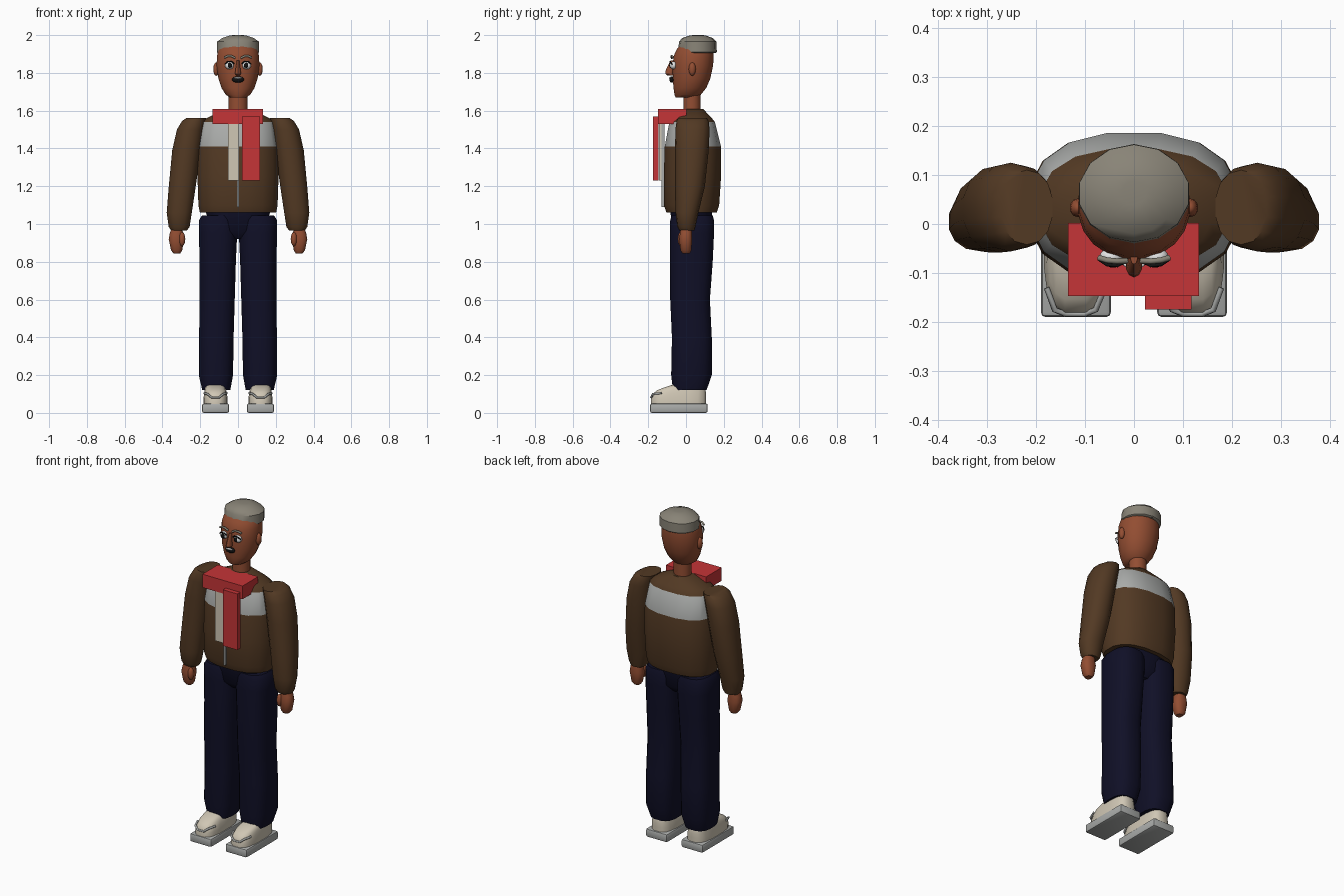
import bpy, bmesh, math
from mathutils import Vector


def mat(name, r, g, b):
    m = bpy.data.materials.new(name)
    m.diffuse_color = (r, g, b, 1)
    return m


SKIN = mat("skin brown", 0.29, 0.075, 0.032)
BROWN = mat("jacket brown", 0.085, 0.041, 0.017)
NAVY = mat("trouser navy", 0.005, 0.005, 0.02)
RED = mat("scarf red", 0.56, 0.035, 0.038)
HAIR = mat("hair grey", 0.25, 0.23, 0.185)
GREY = mat("light grey", 0.40, 0.41, 0.40)
CREAM = mat("shoe cream", 0.63, 0.57, 0.46)
BLACK = mat("black", 0.006, 0.006, 0.006)
WHITE = mat("white", 0.85, 0.85, 0.85)


def finish(name, bm, mats, angle=40):
    bmesh.ops.recalc_face_normals(bm, faces=bm.faces)
    me = bpy.data.meshes.new(name)
    bm.to_mesh(me)
    bm.free()
    for m in mats:
        me.materials.append(m)
    me.shade_smooth()
    me.set_sharp_from_angle(angle=math.radians(angle))
    ob = bpy.data.objects.new(name, me)
    bpy.context.collection.objects.link(ob)
    return ob


def loft(name, rings, mats, n=16, power=2.0, rule=None, side=1, angle=40):
    """Skin rings given as (z, x0, x1, y0, y1); rule picks a material by height."""
    bm = bmesh.new()
    loops = []
    for z, x0, x1, y0, y1 in rings:
        loop = []
        for i in range(n):
            a = 2 * math.pi * (i + 0.5) / n
            c, s = math.cos(a), math.sin(a)
            u = math.copysign(abs(c) ** (2 / power), c)
            v = math.copysign(abs(s) ** (2 / power), s)
            loop.append(bm.verts.new((side * ((x0 + x1) / 2 + u * (x1 - x0) / 2),
                                      (y0 + y1) / 2 + v * (y1 - y0) / 2, z)))
        loops.append(loop)
    for a, b in zip(loops, loops[1:]):
        for i in range(n):
            bm.faces.new((a[i], a[(i + 1) % n], b[(i + 1) % n], b[i]))
    bm.faces.new(loops[0])
    bm.faces.new(loops[-1])
    if rule:
        for f in bm.faces:
            f.material_index = rule(f.calc_center_median().z)
    return finish(name, bm, mats, angle)


def box(name, lo, hi, m, bevel=0.0):
    bm = bmesh.new()
    bmesh.ops.create_cube(bm, size=1)
    for v in bm.verts:
        v.co = Vector([(l + h) / 2 + c * (h - l) for l, h, c in zip(lo, hi, v.co)])
    if bevel:
        bmesh.ops.bevel(bm, geom=bm.edges[:], offset=bevel, segments=2, affect='EDGES', profile=0.5)
    return finish(name, bm, [m], 30)


def ball(name, loc, radii, m, seg=16):
    bm = bmesh.new()
    bmesh.ops.create_uvsphere(bm, u_segments=seg, v_segments=seg // 2, radius=1)
    for v in bm.verts:
        v.co = Vector([p + c * r for p, c, r in zip(loc, v.co, radii)])
    return finish(name, bm, [m], 60)


def tube(name, pts, r, m):
    cu = bpy.data.curves.new(name, 'CURVE')
    cu.dimensions = '3D'
    cu.bevel_depth = r
    cu.bevel_resolution = 1
    cu.use_fill_caps = True
    sp = cu.splines.new('POLY')
    sp.points.add(len(pts) - 1)
    for p, co in zip(sp.points, pts):
        p.co = (*co, 1)
    cu.materials.append(m)
    ob = bpy.data.objects.new(name, cu)
    bpy.context.collection.objects.link(ob)


# Jacket body with a light chest band
loft("jacket_body", [
    (1.06, -.205, .205, -.105, .165), (1.10, -.213, .213, -.12, .178),
    (1.25, -.218, .218, -.12, .188), (1.41, -.215, .215, -.115, .188),
    (1.54, -.195, .195, -.09, .155), (1.565, -.16, .16, -.075, .135),
    (1.61, -.06, .06, -.02, .09)],
    [BROWN, GREY], n=16, power=2.4, rule=lambda z: int(1.42 < z < 1.53))
box("zipper", (-.004, -.131, 1.09), (.005, -.115, 1.53), GREY)

# Neck, head and hair
loft("neck", [(1.56, -.05, .05, -.015, .078), (1.72, -.05, .05, -.015, .078)], [SKIN])
loft("head", [
    (1.67, -.045, .045, -.055, .06), (1.685, -.066, .066, -.062, .08),
    (1.72, -.088, .088, -.067, .108), (1.77, -.105, .105, -.071, .13),
    (1.84, -.115, .115, -.072, .145), (1.89, -.112, .112, -.066, .147),
    (1.925, -.105, .105, -.05, .145), (1.96, -.08, .08, -.02, .13)],
    [SKIN], n=20, power=2.1)
loft("hair", [
    (1.905, -.108, .108, -.035, .157), (1.91, -.115, .115, -.042, .163),
    (1.965, -.114, .114, -.037, .162), (1.985, -.085, .085, -.02, .14),
    (1.998, -.045, .045, .02, .105), (2.0, -.025, .025, .038, .088)],
    [HAIR], n=14)

# Face
loft("nose", [
    (1.785, -.009, .009, -.098, -.06), (1.795, -.017, .017, -.109, -.06),
    (1.815, -.014, .014, -.107, -.06), (1.865, -.007, .007, -.082, -.055)], [SKIN], n=10)
ball("mouth", (0, -.075, 1.765), (.032, .013, .017), BLACK)
ball("teeth", (0, -.083, 1.773), (.022, .008, .005), WHITE, 12)

# Pelvis
loft("pelvis", [(.92, -.05, .05, -.04, .10), (.96, -.14, .14, -.075, .135),
                (1.08, -.178, .178, -.085, .14)], [NAVY], power=2.6)

for s, tag in ((1, "left"), (-1, "right")):
    # Eye, lid, brow and ear
    ball(f"eye_{tag}", (s * .046, -.067, 1.84), (.024, .019, .021), WHITE)
    ball(f"pupil_{tag}", (s * .043, -.083, 1.84), (.012, .006, .014), BLACK, 12)
    tube(f"eyelid_{tag}", [(s * .02, -.077, 1.848), (s * .034, -.085, 1.86),
                           (s * .055, -.083, 1.86), (s * .07, -.073, 1.845)], .0035, BLACK)
    tube(f"eyebrow_{tag}", [(s * .014, -.075, 1.879), (s * .035, -.076, 1.889),
                            (s * .055, -.074, 1.889), (s * .072, -.069, 1.88)], .006, HAIR)
    ball(f"ear_{tag}", (s * .115, .033, 1.82), (.016, .019, .036), SKIN, 12)

    # Sleeve
    loft(f"sleeve_{tag}", [
        (.965, .27, .355, -.035, .045), (.985, .255, .368, -.046, .05),
        (1.06, .243, .379, -.056, .066), (1.20, .222, .368, -.058, .10),
        (1.39, .195, .35, -.058, .12), (1.50, .178, .325, -.056, .125),
        (1.545, .168, .298, -.05, .12), (1.562, .165, .272, -.042, .11)],
        [BROWN], n=14, power=2.2, side=s)

    # Hand and thumb
    loft(f"hand_{tag}", [
        (.845, .305, .342, -.02, .02), (.86, .295, .355, -.03, .029),
        (.92, .283, .368, -.037, .034), (.95, .29, .362, -.033, .032),
        (.985, .295, .35, -.028, .03)], [SKIN], n=12, power=2.5, side=s)
    ball(f"thumb_{tag}", (s * .296, -.026, .92), (.017, .018, .038), SKIN, 12)

    # Trouser leg
    loft(f"trouser_leg_{tag}", [
        (.12, .04, .19, -.07, .11), (.20, .025, .209, -.08, .138),
        (.40, .022, .207, -.076, .138), (.60, .016, .205, -.085, .128),
        (.80, .01, .205, -.087, .143), (.95, .003, .208, -.087, .15),
        (1.02, .003, .208, -.085, .15), (1.045, .015, .192, -.078, .143)],
        [NAVY], n=16, power=2.7, side=s)

    # Shoe: sole, upper, ankle and toe seam
    x0, x1 = sorted((s * .047, s * .19))
    box(f"shoe_sole_{tag}", (x0, -.19, 0), (x1, .115, .05), GREY, .01)
    loft(f"shoe_upper_{tag}", [
        (.045, .054, .184, -.186, .108), (.075, .054, .184, -.186, .108),
        (.10, .058, .18, -.178, .108), (.12, .062, .178, -.155, .105),
        (.135, .068, .174, -.115, .10), (.148, .075, .168, -.075, .095)],
        [CREAM], n=16, power=3.2, side=s)
    tube(f"toe_seam_{tag}", [(s * .06, -.13, .105), (s * .078, -.175, .1),
                             (s * .10, -.184, .082), (s * .14, -.184, .082),
                             (s * .162, -.175, .1), (s * .178, -.13, .105)], .006, GREY)

# Scarf: wrap and the two hanging ends
box("scarf_wrap", (-.135, -.147, 1.53), (.133, .002, 1.61), RED)
box("scarf_end_front", (.022, -.174, 1.23), (.117, -.145, 1.568), RED)
box("scarf_end_back", (-.054, -.144, 1.23), (.004, -.115, 1.535), CREAM)
